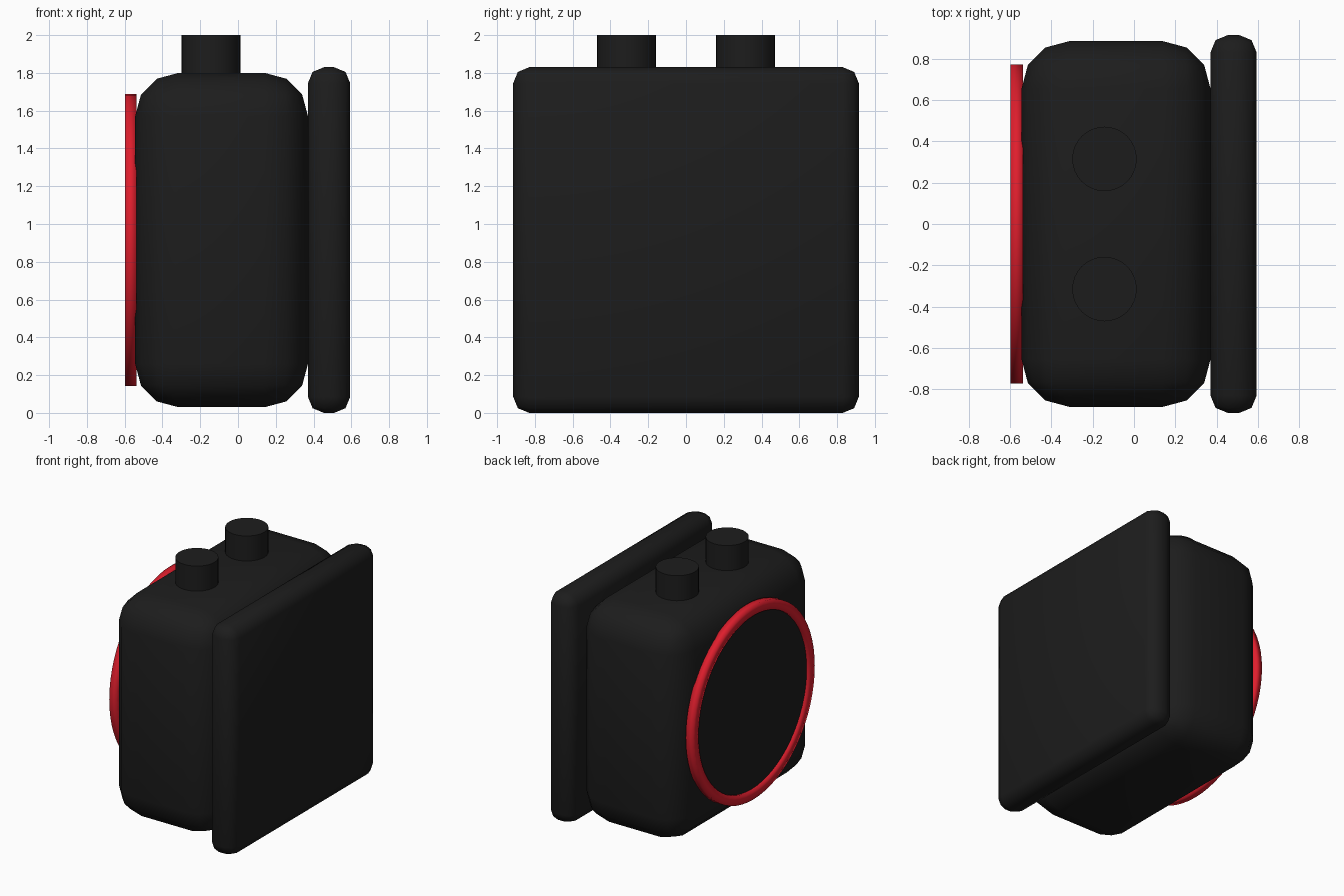
import bpy, bmesh, math
from mathutils import Matrix

if "Cube" in bpy.data.objects:
    bpy.data.objects.remove(bpy.data.objects["Cube"], do_unlink=True)


def material(name, color):
    m = bpy.data.materials.new(name)
    m.use_nodes = True
    m.diffuse_color = (*color, 1)
    m.node_tree.nodes["Principled BSDF"].inputs["Base Color"].default_value = (*color, 1)
    return m


black = material("charcoal_black", (0.012, 0.012, 0.012))
red = material("bright_red", (0.74, 0.013, 0.026))


def finish(name, bm, mat, angle):
    bmesh.ops.recalc_face_normals(bm, faces=bm.faces)
    mesh = bpy.data.meshes.new(name)
    bm.to_mesh(mesh)
    bm.free()
    mesh.materials.append(mat)
    ob = bpy.data.objects.new(name, mesh)
    bpy.context.collection.objects.link(ob)
    bpy.ops.object.select_all(action="DESELECT")
    ob.select_set(True)
    bpy.context.view_layer.objects.active = ob
    bpy.ops.object.shade_smooth_by_angle(angle=math.radians(angle))


def rounded_box(name, center, size, radius, segments):
    bm = bmesh.new()
    bmesh.ops.create_cube(bm, size=1, matrix=Matrix.Translation(center) @ Matrix.Diagonal((*size, 1)))
    bmesh.ops.bevel(bm, geom=bm.edges[:], offset=radius, segments=segments,
                    profile=0.5, affect="EDGES")
    finish(name, bm, black, 60)


def cylinder(name, radius, depth, segments, matrix):
    bm = bmesh.new()
    bmesh.ops.create_cone(bm, cap_ends=True, segments=segments, radius1=radius,
                          radius2=radius, depth=depth, matrix=matrix)
    finish(name, bm, black, 30)


# Main case and the square panel on its left side
rounded_box("case_body", (-0.087, 0, 0.915), (0.915, 1.77, 1.77), 0.23, 3)
rounded_box("side_panel", (0.482, 0, 0.915), (0.224, 1.83, 1.83), 0.085, 2)

# Two round buttons on top
for label, y in (("front", -0.315), ("back", 0.315)):
    cylinder(label + "_button", 0.156, 0.3, 32, Matrix.Translation((-0.143, y, 1.85)))

# Dark face disc, slightly recessed inside the rim
cylinder("face_disc", 0.71, 0.04, 64,
         Matrix.Translation((-0.56, 0, 0.915)) @ Matrix.Rotation(math.pi / 2, 4, "Y"))

# Red rim on the right side: a rectangular section spun about the x axis, softly shaded
bm = bmesh.new()
section = [(-0.597, 0.695), (-0.597, 0.772), (-0.538, 0.772), (-0.538, 0.695)]
verts = [bm.verts.new((x, 0, 0.915 + r)) for x, r in section]
edges = [bm.edges.new((verts[i], verts[(i + 1) % 4])) for i in range(4)]
bmesh.ops.spin(bm, geom=verts + edges, cent=(0, 0, 0.915), axis=(1, 0, 0),
               angle=math.tau, steps=64, use_merge=True)
bmesh.ops.remove_doubles(bm, verts=bm.verts, dist=0.0005)
finish("red_rim", bm, red, 100)
